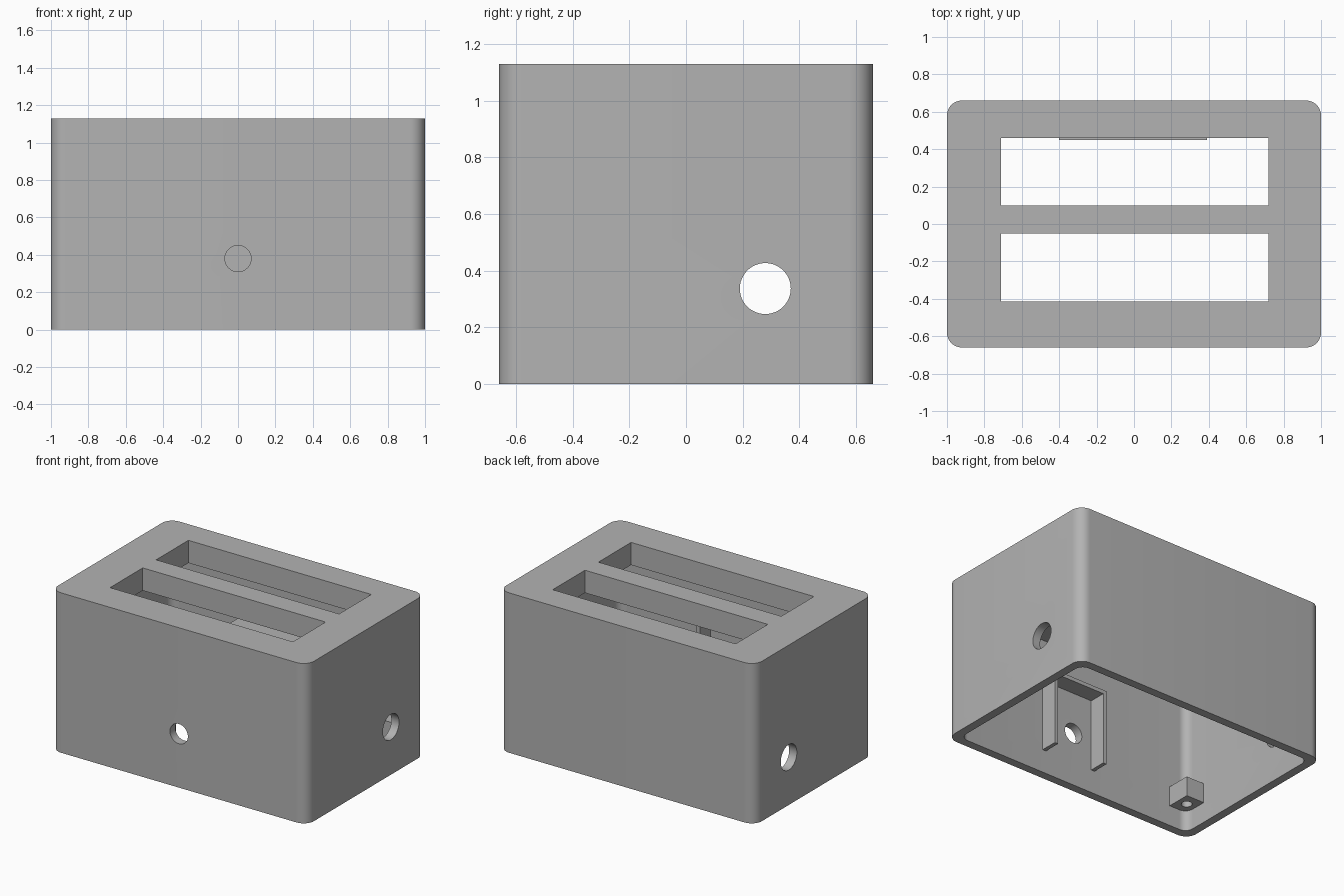
import bpy, bmesh
from math import pi
from mathutils import Matrix, Vector

cube = bpy.data.objects.get("Cube")
if cube:
    bpy.data.objects.remove(cube, do_unlink=True)

grey = bpy.data.materials.new("mid_grey")
grey.use_nodes = True
colour = (0.45, 0.45, 0.45, 1)
grey.diffuse_color = colour
grey.node_tree.nodes["Principled BSDF"].inputs["Base Color"].default_value = colour


def finish(name, bm):
    bmesh.ops.recalc_face_normals(bm, faces=bm.faces)
    mesh = bpy.data.meshes.new(name)
    bm.to_mesh(mesh)
    bm.free()
    mesh.materials.append(grey)
    obj = bpy.data.objects.new(name, mesh)
    bpy.context.collection.objects.link(obj)
    return obj


def box(name, lo, hi, radius=0):
    """Box between two corners, optionally with rounded vertical edges."""
    lo, hi = Vector(lo), Vector(hi)
    bm = bmesh.new()
    bmesh.ops.create_cube(bm, size=1)
    bmesh.ops.scale(bm, vec=hi - lo, verts=bm.verts)
    bmesh.ops.translate(bm, vec=(lo + hi) / 2, verts=bm.verts)
    if radius:
        upright = [e for e in bm.edges
                   if abs(e.verts[0].co.z - e.verts[1].co.z) > 0.01]
        bmesh.ops.bevel(bm, geom=upright, offset=radius, segments=10,
                        profile=0.5, affect='EDGES')
    return finish(name, bm)


def rod(name, centre, radius, length, axis):
    """Cylinder along the given axis."""
    turn = {'X': Matrix.Rotation(pi / 2, 4, 'Y'),
            'Y': Matrix.Rotation(pi / 2, 4, 'X'),
            'Z': Matrix.Identity(4)}[axis]
    bm = bmesh.new()
    bmesh.ops.create_cone(bm, cap_ends=True, segments=48, radius1=radius,
                          radius2=radius, depth=length,
                          matrix=Matrix.Translation(centre) @ turn)
    return finish(name, bm)


def select_only(obj):
    bpy.ops.object.select_all(action='DESELECT')
    obj.select_set(True)
    bpy.context.view_layer.objects.active = obj


def cut(obj, cutters):
    for cutter in cutters:
        mod = obj.modifiers.new("cut", 'BOOLEAN')
        mod.operation, mod.solver, mod.object = 'DIFFERENCE', 'EXACT', cutter
        select_only(obj)
        bpy.ops.object.modifier_apply(modifier=mod.name)
        bpy.data.objects.remove(cutter, do_unlink=True)
    select_only(obj)
    bpy.ops.object.shade_smooth_by_angle()


HX, HY, HEIGHT = 1.0, 0.66, 1.13
WALL, CEILING = 0.06, 0.97
IX, IY = HX - WALL, HY - WALL

# Outer case: open underneath, two long slots on top, round wall holes
case = box("case", (-HX, -HY, 0), (HX, HY, HEIGHT), 0.08)
cut(case, [
    box("cavity", (-IX, -IY, -0.2), (IX, IY, CEILING), 0.06),
    box("front_slot", (-0.71, -0.415, 0.9), (0.72, -0.05, 1.3)),
    box("back_slot", (-0.71, 0.10, 0.9), (0.72, 0.46, 1.3)),
    rod("side_holes", (0, 0.28, 0.337), 0.09, 2.4, 'X'),
    rod("front_hole", (0, -HY, 0.38), 0.07, 0.4, 'Y'),
])

# Screw posts in the inner corners, each with a blind hole from below
for sx, side in ((1, "left"), (-1, "right")):
    for sy, end in ((1, "back"), (-1, "front")):
        xs, ys = sorted((sx * 0.80, sx * 0.95)), sorted((sy * 0.43, sy * 0.61))
        post = box(f"{end}_{side}_screw_post",
                   (xs[0], ys[0], 0.144), (xs[1], ys[1], 0.284))
        cut(post, [rod("screw_hole", (sx * 0.87, sy * 0.515, 0.144),
                       0.035, 0.2, 'Z')])


def holder(name, x0, x1, y0, y1, z0, z1, t=0.027):
    """Upside-down U bracket fixed to the inside of a wall."""
    box(name + "_bridge", (x0, y0, z1 - t), (x1, y1, z1))
    box(name + "_right_rib", (x0, y0, z0), (x0 + t, y1, z1 - t))
    box(name + "_left_rib", (x1 - t, y0, z0), (x1, y1, z1 - t))


# Inner brackets on the front and back walls
holder("front_bracket", -0.175, 0.255, -IY - 0.01, -0.48, 0.165, 0.70)
holder("back_bracket", -0.40, 0.39, 0.45, IY + 0.01, 0.165, 0.62)
